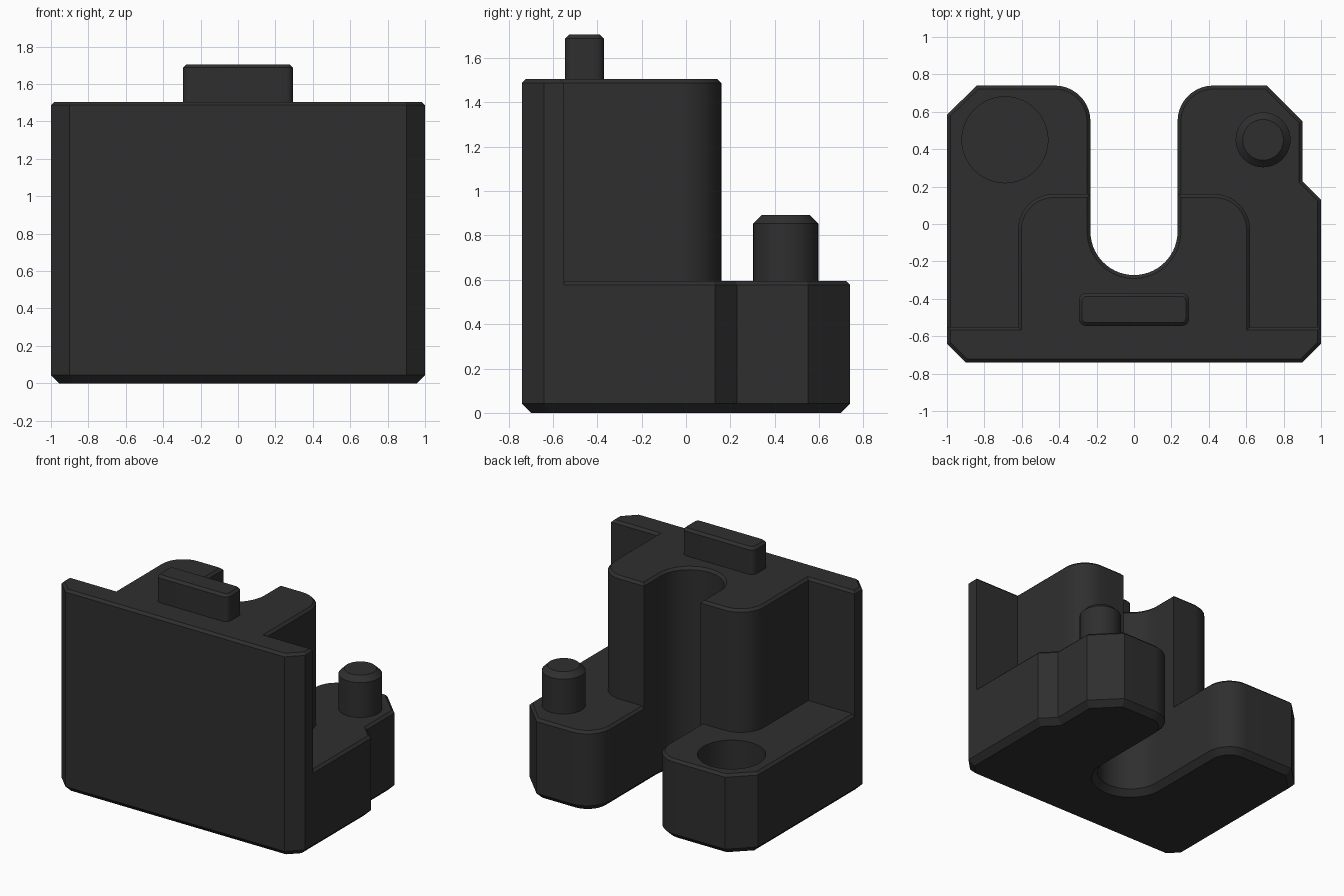
import bpy, bmesh, math
from mathutils import Vector

if "Cube" in bpy.data.objects:
    bpy.data.objects.remove(bpy.data.objects["Cube"])

plastic = bpy.data.materials.new("charcoal plastic")
plastic.diffuse_color = (0.028, 0.028, 0.028, 1)
plastic.use_nodes = True
plastic.node_tree.nodes["Principled BSDF"].inputs["Base Color"].default_value = plastic.diffuse_color


def arc(cx, cy, r, a0, a1, n=10):
    """Points along an arc, angles in degrees."""
    return [(cx + r * math.cos(math.radians(a0 + (a1 - a0) * i / n)),
             cy + r * math.sin(math.radians(a0 + (a1 - a0) * i / n))) for i in range(n + 1)]


def inset(pts, d):
    """Mitred inward offset of a counter-clockwise outline."""
    out = []
    for i, p in enumerate(pts):
        p, a, b = Vector(p), Vector(pts[i - 1]), Vector(pts[(i + 1) % len(pts)])
        e1, e2 = (p - a).normalized(), (b - p).normalized()
        n1, n2 = Vector((-e1.y, e1.x)), Vector((-e2.y, e2.x))
        out.append(p + (n1 + n2) * (d / (1 + n1.dot(n2))))
    return out


def prism(name, pts, z0, z1, bottom=0.0, top=0.0):
    """Extruded outline with chamfered bottom and top edges."""
    layers = [(z0, bottom)] + ([(z0 + bottom, 0)] if bottom else [])
    layers += ([(z1 - top, 0)] if top else []) + [(z1, top)]
    bm = bmesh.new()
    loops = [[bm.verts.new((p[0], p[1], z)) for p in inset(pts, d)] for z, d in layers]
    n = len(pts)
    for lo, hi in zip(loops, loops[1:]):
        for i in range(n):
            j = (i + 1) % n
            bm.faces.new((lo[i], lo[j], hi[j], hi[i]))
    bm.faces.new(loops[-1])
    bm.faces.new(loops[0][::-1])
    me = bpy.data.meshes.new(name)
    bm.to_mesh(me)
    bm.free()
    me.materials.append(plastic)
    ob = bpy.data.objects.new(name, me)
    bpy.context.collection.objects.link(ob)
    return ob


def smooth(ob):
    bpy.ops.object.select_all(action='DESELECT')
    ob.select_set(True)
    bpy.context.view_layer.objects.active = ob
    bpy.ops.object.shade_smooth_by_angle(angle=math.radians(25))


def boolean(ob, other, operation):
    m = ob.modifiers.new(operation.lower(), 'BOOLEAN')
    m.operation, m.solver, m.object = operation, 'EXACT', other
    bpy.context.view_layer.objects.active = ob
    bpy.ops.object.modifier_apply(modifier=m.name)
    bpy.data.objects.remove(other)


S, R = 0.233, 0.19          # slot half width, corner radius
BASE, TOP = 0.595, 1.505    # heights of the base and the upper block
slot = arc(0, -0.04, S, 0, -180, 28)
front = [(-1, -0.64), (-0.9, -0.74), (0.9, -0.74), (1, -0.64)]

# U-shaped base with one notched leg
base_outline = (front + [(1, 0.13), (0.9, 0.23), (0.9, 0.55), (0.71, 0.74)]
                + arc(S + R, 0.74 - R, R, 90, 180) + slot
                + arc(-S - R, 0.74 - R, R, 0, 90) + [(-0.84, 0.74), (-1, 0.585)])
body = prism("body", base_outline, 0, BASE, 0.043, 0.018)

# Front wall and tall U-shaped block
upper_outline = (front + [(1, -0.55), (0.62, -0.55)] + arc(0.62 - R, 0.16 - R, R, 0, 90)
                 + [(S, 0.16)] + slot + [(-S, 0.16)]
                 + arc(-0.62 + R, 0.16 - R, R, 90, 180) + [(-0.62, -0.55), (-1, -0.55)])
boolean(body, prism("upper_block", upper_outline, 0.3, TOP, 0, 0.018), 'UNION')

# Blind socket in the left leg
boolean(body, prism("socket_cutter", arc(-0.69, 0.45, 0.23, 0, 360, 48)[:-1], 0.25, 0.8), 'DIFFERENCE')
smooth(body)

# Peg on the right leg
smooth(prism("peg", arc(0.69, 0.45, 0.147, 0, 360, 40)[:-1], BASE - 0.02, 0.892, 0, 0.038))

# Rounded tab on top
tx, ty, tr = 0.295, 0.088, 0.04
tab = []
for sx, sy, a in ((1, 1, 0), (-1, 1, 90), (-1, -1, 180), (1, -1, 270)):
    tab += arc(sx * (tx - tr), -0.457 + sy * (ty - tr), tr, a, a + 90, 5)
smooth(prism("top_tab", tab, TOP - 0.02, 1.705, 0, 0.018))
